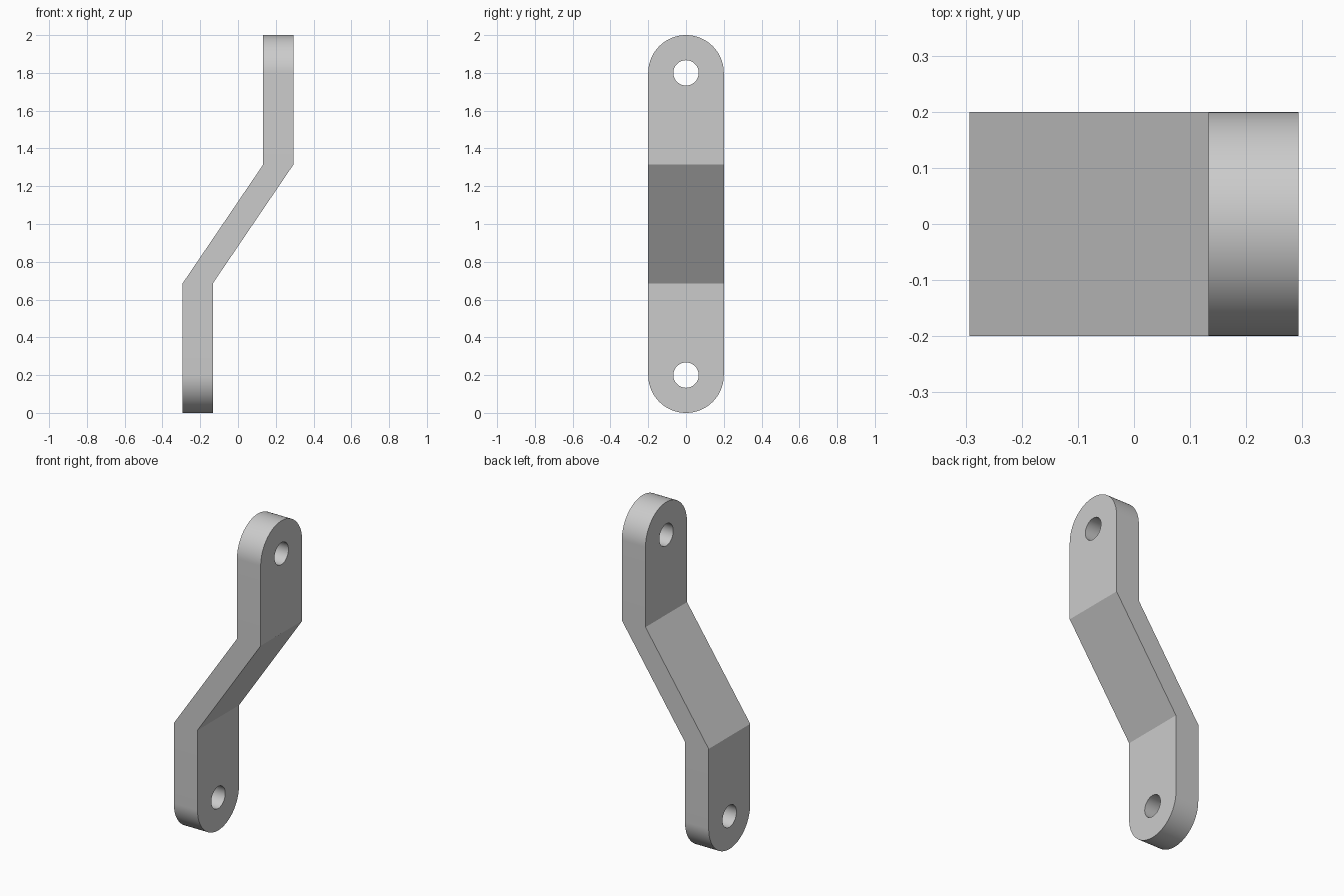
import bpy
import bmesh
import math
from mathutils import Vector

cube = bpy.data.objects.get("Cube")
if cube:
    bpy.data.objects.remove(cube, do_unlink=True)

HALF_WIDTH = 0.2
HOLE_RADIUS = 0.067
HOLE_HEIGHTS = (0.2, 1.8)

steel = bpy.data.materials.new("plain grey")
steel.use_nodes = True
grey = (0.6, 0.6, 0.6, 1)
steel.diffuse_color = grey
steel.node_tree.nodes["Principled BSDF"].inputs["Base Color"].default_value = grey


def prism(name, outline, sweep):
    """Extrude a closed planar outline along a vector."""
    bm = bmesh.new()
    face = bm.faces.new([bm.verts.new(p) for p in outline])
    swept = bmesh.ops.extrude_face_region(bm, geom=[face])["geom"]
    verts = [v for v in swept if isinstance(v, bmesh.types.BMVert)]
    bmesh.ops.translate(bm, verts=verts, vec=Vector(sweep))
    bmesh.ops.recalc_face_normals(bm, faces=bm.faces)
    mesh = bpy.data.meshes.new(name)
    bm.to_mesh(mesh)
    bm.free()
    mesh.materials.append(steel)
    obj = bpy.data.objects.new(name, mesh)
    bpy.context.collection.objects.link(obj)
    return obj


def arc(radius, height, start, end, steps):
    """Points of an arc in the side plane, placed left of the bracket."""
    angles = [start + (end - start) * i / steps for i in range(steps + 1)]
    return [(-1, radius * math.cos(a), height + radius * math.sin(a)) for a in angles]


def carve(target, cutter, operation):
    """Apply a boolean and discard its cutter."""
    cutter.hide_render = True
    mod = target.modifiers.new(operation.title(), "BOOLEAN")
    mod.operation = operation
    mod.solver = "EXACT"
    mod.object = cutter
    bpy.context.view_layer.objects.active = target
    bpy.ops.object.modifier_apply(modifier=mod.name)
    bpy.data.objects.remove(cutter, do_unlink=True)


# Offset strip: two upright tabs joined by a slanted web.
# It is wider than the finished part so the rounded outline trims it.
half_profile = [(-0.293, 0.686), (-0.293, -0.1), (-0.133, -0.1), (-0.133, 0.686)]
profile = half_profile + [(-x, 2 - z) for x, z in half_profile]
bracket = prism("offset_bracket", [(x, -0.4, z) for x, z in profile], (0, 0.8, 0))

# Rounded ends
low, high = HOLE_HEIGHTS
outline = arc(HALF_WIDTH, high, 0, math.pi, 48) + arc(HALF_WIDTH, low, math.pi, math.tau, 48)
carve(bracket, prism("rounded_outline", outline, (2, 0, 0)), "INTERSECT")

# Bolt holes
for height in HOLE_HEIGHTS:
    circle = arc(HOLE_RADIUS, height, 0, math.tau, 48)[:-1]
    carve(bracket, prism("hole_cutter", circle, (2, 0, 0)), "DIFFERENCE")

# Smooth curves, crisp bends and rims
bpy.ops.object.select_all(action="DESELECT")
bracket.select_set(True)
bpy.context.view_layer.objects.active = bracket
bpy.ops.object.shade_smooth_by_angle(angle=math.radians(25))
